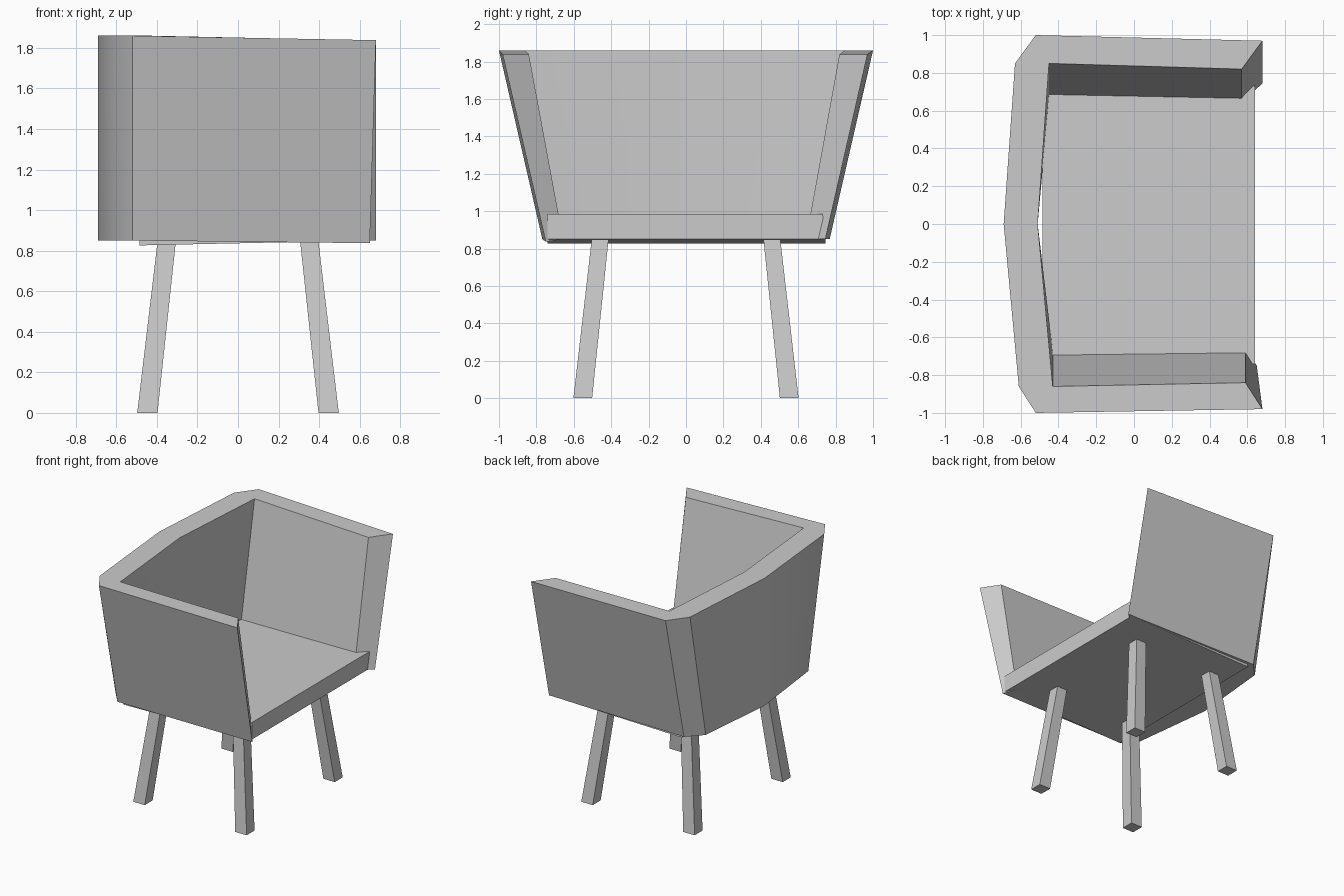
import bpy, bmesh, math

if "Cube" in bpy.data.objects:
    bpy.data.objects.remove(bpy.data.objects["Cube"])


def loft(name, bottom, top):
    """Closed solid between two matching loops of 3D points."""
    bm = bmesh.new()
    lo = [bm.verts.new(p) for p in bottom]
    hi = [bm.verts.new(p) for p in top]
    n = len(lo)
    for i in range(n):
        j = (i + 1) % n
        bm.faces.new((lo[i], lo[j], hi[j], hi[i]))
    bm.faces.new(lo[::-1])
    bm.faces.new(hi)
    bmesh.ops.recalc_face_normals(bm, faces=bm.faces)
    me = bpy.data.meshes.new(name)
    bm.to_mesh(me)
    bm.free()
    ob = bpy.data.objects.new(name, me)
    bpy.context.collection.objects.link(ob)
    return ob


def rect(x0, x1, y0, y1, z0, z1):
    """Rectangle whose height runs from z0 at x0 to z1 at x1."""
    return [(x0, y0, z0), (x1, y0, z1), (x1, y1, z1), (x0, y1, z0)]


# Wraparound back and arms: U-shaped outline, narrower in y at the bottom
outer = [(0.68, 0.97), (-0.52, 1.0), (-0.63, 0.85), (-0.69, 0.0),
         (-0.61, -0.86), (-0.52, -1.0), (0.68, -0.98)]
inner = [(0.59, -0.84), (-0.43, -0.86), (-0.51, 0.0), (-0.45, 0.85), (0.57, 0.82)]
top = [(x, y, 1.86 if x < 0 else 1.838) for x, y in outer + inner]
bottom = ([(x, y * 0.768, 0.85) for x, y in outer] +
          [(x, y * 0.782, 0.85) for x, y in inner])
bottom[6] = (0.65, -0.75, 0.837)
shell = loft("back_and_arms", bottom, top)
bpy.context.view_layer.objects.active = shell
shell.select_set(True)
bpy.ops.object.shade_smooth_by_angle(angle=math.radians(35))

# Seat slab, tilted slightly down to the back
loft("seat", rect(-0.485, 0.64, -0.74, 0.745, 0.826, 0.85),
     rect(-0.485, 0.64, -0.74, 0.73, 0.965, 0.985))

# Splayed, slightly tapered legs
for sx, xname in ((-1, "back"), (1, "front")):
    for sy, yname in ((-1, "right"), (1, "left")):
        def square(cx, cy, h, z):
            return rect(sx * cx - h, sx * cx + h, sy * cy - h, sy * cy + h, z, z)
        loft(f"{xname}_{yname}_leg", square(0.447, 0.552, 0.05, 0),
             square(0.35, 0.458, 0.045, 0.86))
